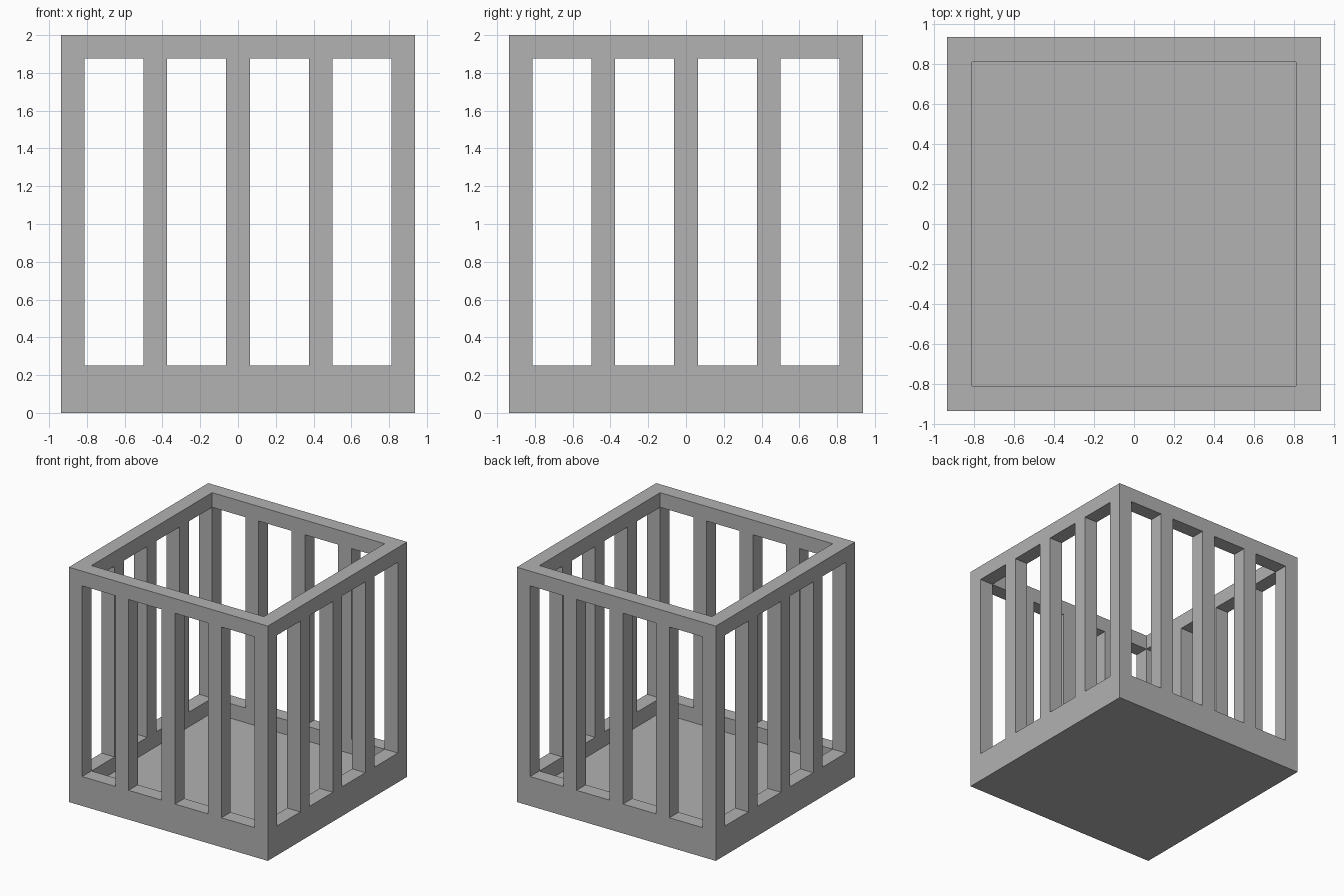
import bpy, bmesh

cube = bpy.data.objects.get("Cube")
if cube:
    bpy.data.objects.remove(cube, do_unlink=True)

T = 0.125            # bar and wall thickness
OUT = 0.9375         # outer half width
INN = OUT - T        # inner half width
SILL, TOP = 0.25, 2.0

grey = bpy.data.materials.new("plain grey")
grey.use_nodes = True
grey.diffuse_color = (0.445, 0.445, 0.445, 1)
grey.node_tree.nodes["Principled BSDF"].inputs["Base Color"].default_value = grey.diffuse_color


def finish(name, bm):
    bmesh.ops.recalc_face_normals(bm, faces=bm.faces)
    mesh = bpy.data.meshes.new(name)
    bm.to_mesh(mesh)
    bm.free()
    mesh.materials.append(grey)
    obj = bpy.data.objects.new(name, mesh)
    bpy.context.collection.objects.link(obj)
    return obj


def square_sweep(name, profile, closed):
    """Sweep (half width, z) points round a square; cap the ends if not closed."""
    bm = bmesh.new()
    corners = [(-1, -1), (1, -1), (1, 1), (-1, 1)]
    rings = [[bm.verts.new((x * r, y * r, z)) for x, y in corners] for r, z in profile]
    pairs = list(zip(rings, rings[1:]))
    if closed:
        pairs.append((rings[-1], rings[0]))
    else:
        bm.faces.new(rings[0])
        bm.faces.new(rings[-1])
    for a, b in pairs:
        for i in range(4):
            j = (i + 1) % 4
            bm.faces.new((a[i], a[j], b[j], b[i]))
    return finish(name, bm)


def upright(name, x, y):
    """Square bar from the sill to the rim, without its hidden ends."""
    bm = bmesh.new()
    bmesh.ops.create_cube(bm, size=1)
    ends = [f for f in bm.faces if abs(f.normal.z) > 0.5]
    bmesh.ops.delete(bm, geom=ends, context='FACES_ONLY')
    height = TOP - T - SILL
    for v in bm.verts:
        v.co = (x + v.co.x * T, y + v.co.y * T, SILL + (v.co.z + 0.5) * height)
    return finish(name, bm)


# Shallow tray base and open top rim
square_sweep("base_tray", [(OUT, 0), (OUT, SILL), (INN, SILL), (INN, T)], False)
square_sweep("top_rim", [(OUT, TOP - T), (OUT, TOP), (INN, TOP), (INN, TOP - T)], True)

# Corner posts
MID = OUT - T / 2
for side, x in (("right", -MID), ("left", MID)):
    for end, y in (("front", -MID), ("back", MID)):
        upright(f"{end}_{side}_post", x, y)

# Three bars on each side
for i, p in enumerate((-MID / 2, 0, MID / 2), 1):
    upright(f"front_bar_{i}", p, -MID)
    upright(f"back_bar_{i}", p, MID)
    upright(f"right_bar_{i}", -MID, p)
    upright(f"left_bar_{i}", MID, p)
